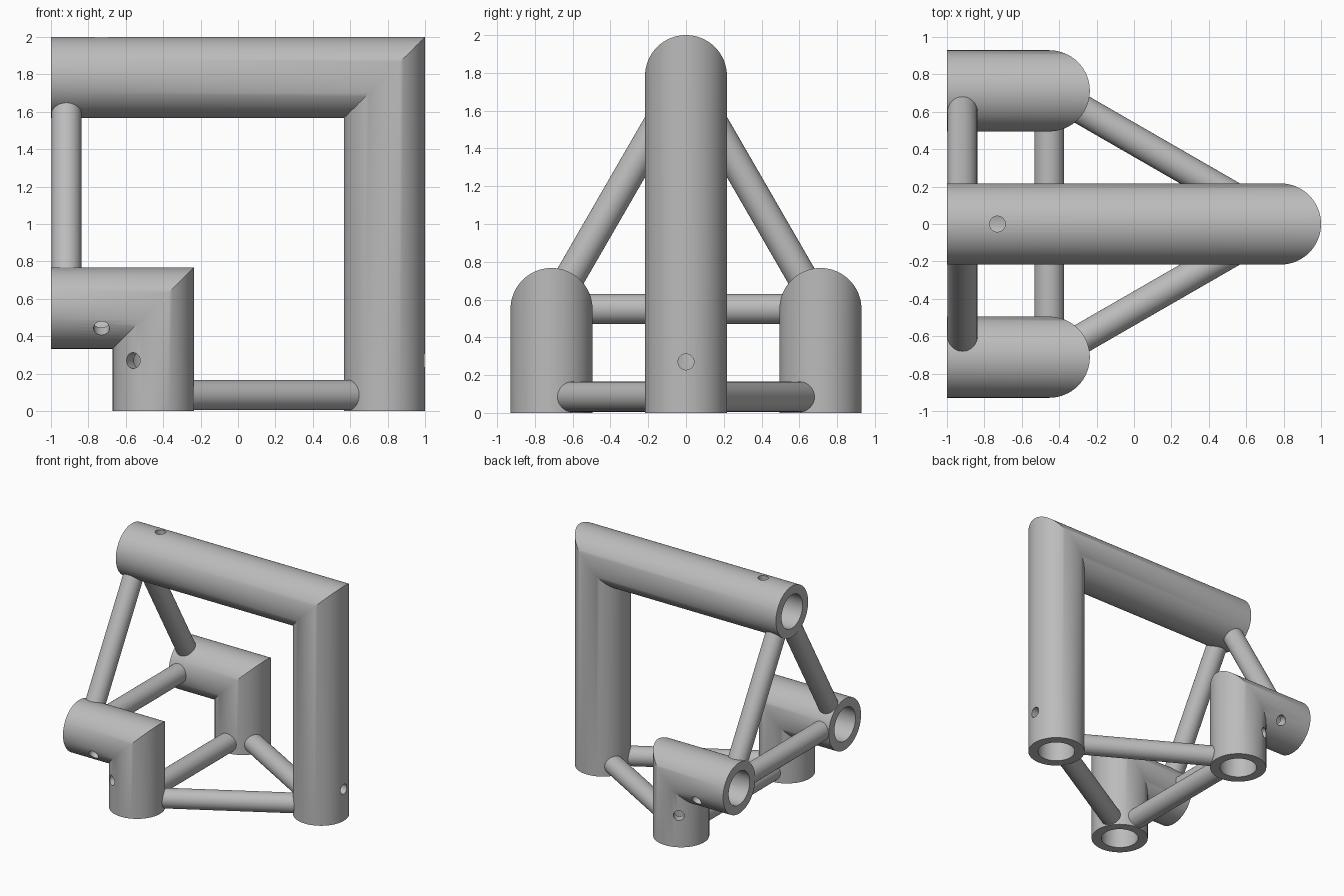
import bpy, bmesh, math
from mathutils import Vector

if "Cube" in bpy.data.objects:
    bpy.data.objects.remove(bpy.data.objects["Cube"], do_unlink=True)

SEGMENTS = 64
TUBE, BORE, STRUT, PIN = 0.217, 0.142, 0.08, 0.042
PIN_INSET = 0.27      # pin hole distance from each tube mouth

grey = bpy.data.materials.new("plain_grey")
grey.use_nodes = True
colour = (0.5, 0.5, 0.5, 1)
grey.diffuse_color = colour
grey.node_tree.nodes["Principled BSDF"].inputs["Base Color"].default_value = colour


def make_object(name, bm):
    bmesh.ops.recalc_face_normals(bm, faces=bm.faces)
    mesh = bpy.data.meshes.new(name)
    bm.to_mesh(mesh)
    bm.free()
    mesh.materials.append(grey)
    obj = bpy.data.objects.new(name, mesh)
    bpy.context.collection.objects.link(obj)
    return obj


def smooth(obj):
    bpy.ops.object.select_all(action="DESELECT")
    obj.select_set(True)
    bpy.context.view_layer.objects.active = obj
    bpy.ops.object.shade_smooth_by_angle(angle=math.radians(30))


def rod(name, start, end, radius):
    """Round bar between two points."""
    axis = end - start
    bm = bmesh.new()
    bmesh.ops.create_cone(bm, cap_ends=True, segments=SEGMENTS, radius1=radius,
                          radius2=radius, depth=axis.length)
    obj = make_object(name, bm)
    turn = axis.to_track_quat("Z", "Y").to_matrix().to_4x4()
    obj.data.transform(turn)
    obj.data.transform(obj.matrix_world.Translation((start + end) / 2))
    return obj


def drill(obj, start, direction):
    """Pin hole through one wall, from the bore outwards."""
    cutter = rod("pin_cutter", start, start + direction * 0.3, PIN)
    cutter.hide_render = True
    mod = obj.modifiers.new("pin_hole", "BOOLEAN")
    mod.operation, mod.solver, mod.object = "DIFFERENCE", "EXACT", cutter
    bpy.context.view_layer.objects.active = obj
    bpy.ops.object.modifier_apply(modifier=mod.name)
    bpy.data.objects.remove(cutter, do_unlink=True)


def elbow(name, x, y, z, out):
    """Hollow mitred tube: level leg to x = -1, upright leg to the ground.
    out is the outward direction (sideways, along) of the pin holes."""
    bm = bmesh.new()
    rings = []
    for radius, order in ((TUBE, (0, 1, 2)), (BORE, (2, 1, 0))):
        for place in order:
            ring = []
            for i in range(SEGMENTS):
                angle = math.tau * i / SEGMENTS
                side, rise = radius * math.cos(angle), radius * math.sin(angle)
                ring.append(bm.verts.new((-1 if place == 0 else x + rise, y + side,
                                          0 if place == 2 else z + rise)))
            rings.append(ring)
    for a, b in zip(rings, rings[1:] + rings[:1]):
        for i in range(SEGMENTS):
            j = (i + 1) % SEGMENTS
            bm.faces.new((a[i], a[j], b[j], b[i]))
    obj = make_object(name, bm)
    side, along = out
    drill(obj, Vector((-1 + PIN_INSET, y, z)), Vector((0, side, along)))
    drill(obj, Vector((x, y, PIN_INSET)), Vector((along, side, 0)))
    smooth(obj)


# Three elbows on the corners of an equilateral triangle
corners = {"main": (0.783, 0, 1.783), "front": (-0.453, -0.712, 0.55),
           "back": (-0.453, 0.712, 0.55)}
outward = {"main": (0, 1), "front": (-math.sin(math.pi / 3), -0.5),
           "back": (math.sin(math.pi / 3), -0.5)}
for key, (x, y, z) in corners.items():
    elbow(key + "_elbow", x, y, z, outward[key])

# Triangles of struts joining the upright legs and the level legs
for first, second in (("main", "front"), ("main", "back"), ("front", "back")):
    (x1, y1, z1), (x2, y2, z2) = corners[first], corners[second]
    for label, a, b in (
            ("lower", Vector((x1, y1, 0.085)), Vector((x2, y2, 0.085))),
            ("side", Vector((-0.917, y1, z1)), Vector((-0.917, y2, z2)))):
        inset = (b - a).normalized() * 0.18     # stop inside the tube wall
        smooth(rod(f"{label}_strut_{first}_{second}", a + inset, b - inset, STRUT))
